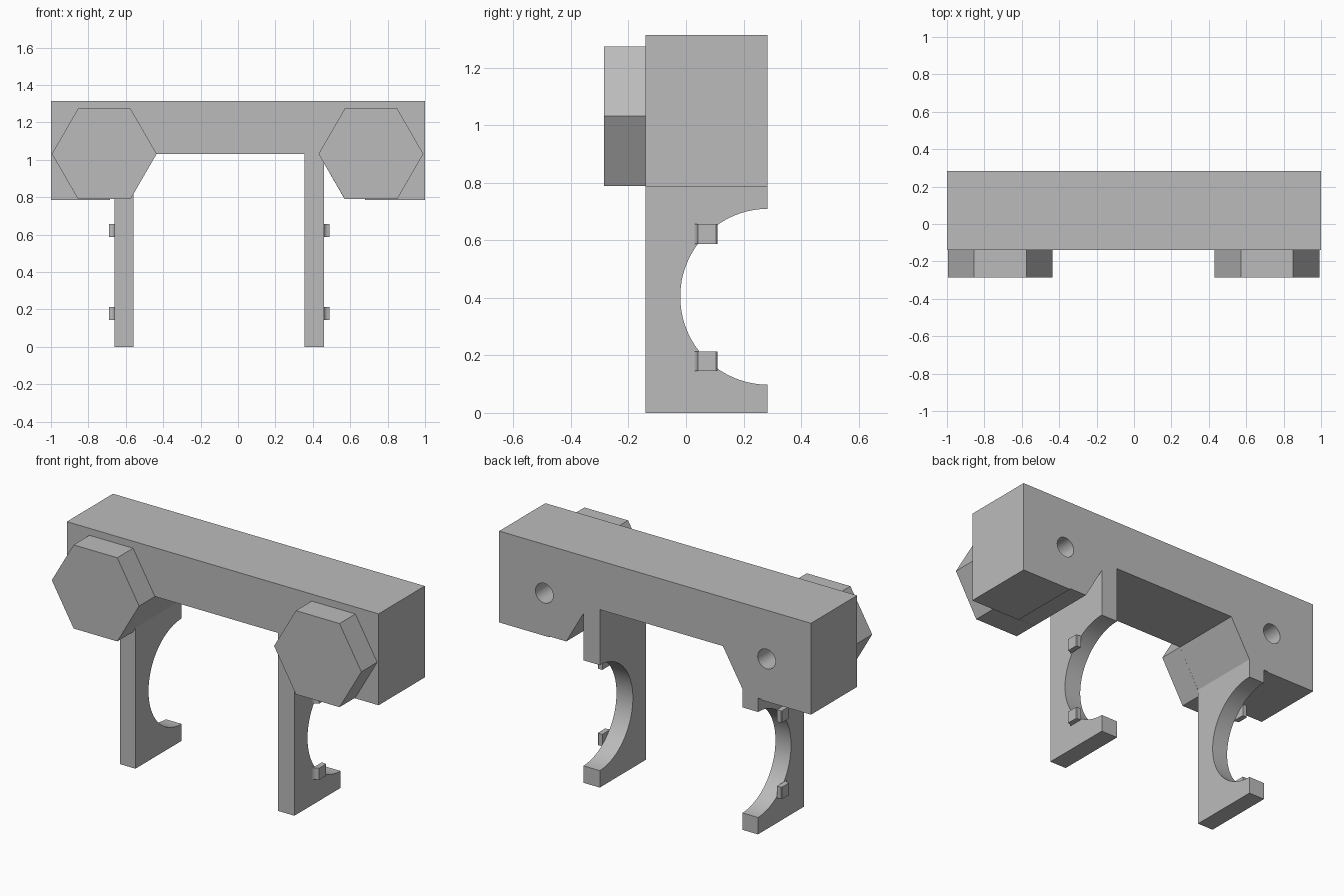
import bpy, bmesh, math
from mathutils import Vector

cube = bpy.data.objects.get("Cube")
if cube:
    bpy.data.objects.remove(cube, do_unlink=True)

# One flat grey
grey = bpy.data.materials.new("plain grey")
grey.use_nodes = True
grey.diffuse_color = (0.5, 0.5, 0.5, 1)
grey.node_tree.nodes["Principled BSDF"].inputs["Base Color"].default_value = (0.5, 0.5, 0.5, 1)

FRONT, BACK = -0.14, 0.283
HEX_Z, HEX_R = 1.032, 0.28
HEX_X = (-0.715, 0.711)


def prism(name, outline, axis, lo, hi):
    """Extrude a 2D outline along x (outline in y, z), y (x, z) or z (x, y)."""
    place = {"x": lambda a, b, d: (d, a, b),
             "y": lambda a, b, d: (a, d, b),
             "z": lambda a, b, d: (a, b, d)}[axis]
    bm = bmesh.new()
    face = bm.faces.new([bm.verts.new(place(a, b, lo)) for a, b in outline])
    ext = bmesh.ops.extrude_face_region(bm, geom=[face])
    moved = [v for v in ext["geom"] if isinstance(v, bmesh.types.BMVert)]
    bmesh.ops.translate(bm, verts=moved, vec=Vector(place(0, 0, hi - lo)))
    bmesh.ops.recalc_face_normals(bm, faces=bm.faces)
    mesh = bpy.data.meshes.new(name)
    bm.to_mesh(mesh)
    bm.free()
    mesh.materials.append(grey)
    obj = bpy.data.objects.new(name, mesh)
    bpy.context.collection.objects.link(obj)
    return obj


def ring(ca, cb, r, n):
    return [(ca + r * math.cos(math.tau * i / n), cb + r * math.sin(math.tau * i / n))
            for i in range(n)]


def select(obj):
    bpy.ops.object.select_all(action="DESELECT")
    obj.select_set(True)
    bpy.context.view_layer.objects.active = obj


def cut(obj, cutter):
    mod = obj.modifiers.new("cut", "BOOLEAN")
    mod.operation, mod.solver, mod.object = "DIFFERENCE", "EXACT", cutter
    select(obj)
    bpy.ops.object.modifier_apply(modifier=mod.name)
    bpy.data.objects.remove(cutter, do_unlink=True)


# Bracket: beam, end blocks with slanted inner sides, and two legs
bracket = prism("bracket", [
    (-1, 0.785), (-0.685, 0.785), (-0.685, 0.79), (-0.66, 0.79),
    (-0.66, 0), (-0.56, 0), (-0.56, 0.817), (-0.435, HEX_Z),
    (0.355, HEX_Z), (0.355, 0), (0.46, 0), (0.46, 0.981),
    (0.57, 0.79), (0.68, 0.79), (0.68, 0.785), (1, 0.785),
    (1, 1.315), (-1, 1.315)], "y", FRONT, BACK)

# Half-round openings in the legs
cut(bracket, prism("leg_cutter", ring(BACK + 0.003, 0.404, 0.306, 96), "x", -0.9, 0.9))

# Round holes in the back
for x in HEX_X:
    cut(bracket, prism("hole_cutter", ring(x, HEX_Z, 0.057, 32), "y", FRONT + 0.01, BACK + 0.1))
select(bracket)
bpy.ops.object.shade_smooth_by_angle(angle=math.radians(25))

# Hexagonal heads on the front
for side, x in zip(("right", "left"), HEX_X):
    prism(side + "_hex_head", ring(x, HEX_Z, HEX_R, 6), "y", -0.285, FRONT)

# Small clip tabs on the outer sides of the legs, filleted at the front
for side, face, s in (("right", -0.66, -1), ("left", 0.46, 1)):
    for level, z in (("lower", 0.145), ("upper", 0.588)):
        profile = [(0, 0.02), (0.004, 0.03), (0.012, 0.037), (0.03, 0.042),
                   (0.03, 0.105), (0.025, 0.11), (0, 0.11)]
        prism(f"{side}_{level}_tab", [(face + s * d, y) for d, y in profile], "z", z, z + 0.069)
